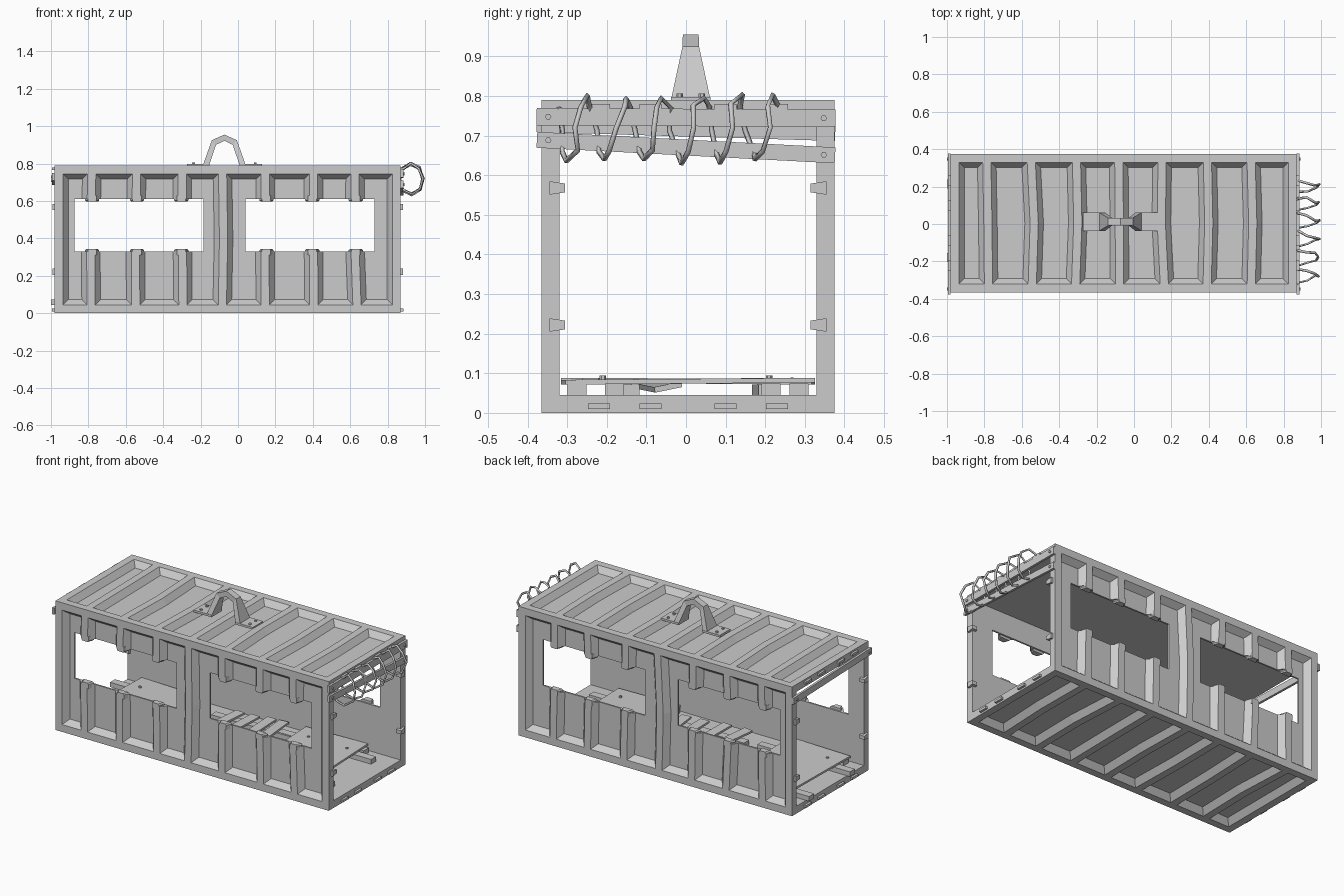
import bpy, bmesh, math, random
from mathutils import Matrix, Vector

random.seed(4)
if "Cube" in bpy.data.objects:
    bpy.data.objects.remove(bpy.data.objects["Cube"], do_unlink=True)

grey = bpy.data.materials.new("weathered_grey")
grey.use_nodes = True
grey.diffuse_color = (0.6, 0.6, 0.6, 1)
grey.node_tree.nodes["Principled BSDF"].inputs["Base Color"].default_value = (0.6, 0.6, 0.6, 1)

X0, X1 = -0.98, 0.87      # container length
Y0, Y1 = -0.365, 0.375    # container width
H = 0.79                  # container height
RIM, DEPTH, SLOPE = 0.045, 0.035, 0.028
RIBS = [-0.78, -0.54, -0.303, -0.078, 0.152, 0.397, 0.63]
WINDOWS = [(-0.875, -0.185), (0.04, 0.73)]
WZ0, WZ1 = 0.33, 0.61


def finish(name, bm):
    bmesh.ops.recalc_face_normals(bm, faces=bm.faces)
    me = bpy.data.meshes.new(name)
    bm.to_mesh(me)
    bm.free()
    ob = bpy.data.objects.new(name, me)
    bpy.context.collection.objects.link(ob)
    me.materials.append(grey)
    return ob


def add_box(bm, lo, hi):
    mid = [(a + b) / 2 for a, b in zip(lo, hi)]
    size = [abs(b - a) for a, b in zip(lo, hi)]
    bmesh.ops.create_cube(bm, size=1, matrix=Matrix.Translation(mid) @ Matrix.Diagonal((*size, 1)))


def box(name, lo, hi, rot=(0, 0, 0)):
    # box given by two corners, turned about its own centre
    mid = (Vector(lo) + Vector(hi)) / 2
    bm = bmesh.new()
    add_box(bm, Vector(lo) - mid, Vector(hi) - mid)
    ob = finish(name, bm)
    ob.location, ob.rotation_euler = mid, rot
    return ob


def bolt(name, loc, axis, radius=0.008, length=0.012):
    bm = bmesh.new()
    bmesh.ops.create_cone(bm, cap_ends=True, segments=6, radius1=radius, radius2=radius, depth=length)
    ob = finish(name, bm)
    ob.location = loc
    if axis == "x":
        ob.rotation_euler = (0, math.pi / 2, 0)
    return ob


def loft(bm, rings):
    rings = [[bm.verts.new(p) for p in ring] for ring in rings]
    n = len(rings[0])
    for a, b in zip(rings, rings[1:]):
        for i in range(n):
            j = (i + 1) % n
            bm.faces.new((a[i], a[j], b[j], b[i]))
    bm.faces.new(rings[0])
    bm.faces.new(rings[-1])


def cut(ob, cutter):
    mod = ob.modifiers.new("cut", "BOOLEAN")
    mod.operation, mod.solver, mod.object = "DIFFERENCE", "EXACT", cutter
    bpy.context.view_layer.objects.active = ob
    bpy.ops.object.modifier_apply(modifier=mod.name)
    bpy.data.objects.remove(cutter, do_unlink=True)


def wall(name, place, v0, v1, windows):
    # slab with tapered pockets between slightly bent ribs
    bm = bmesh.new()
    add_box(bm, place(X0, v0, -RIM), place(X1, v1, 0))
    slab = finish(name, bm)
    vs = [v0 + RIM, (v0 + v1) / 2, v1 - RIM]
    bends = [[r + random.uniform(-0.01, 0.01) for _ in vs] for r in RIBS]
    lefts = [[X0 + RIM] * 3] + [[u + 0.022 for u in b] for b in bends]
    rights = [[u - 0.022 for u in b] for b in bends] + [[X1 - RIM] * 3]
    bm = bmesh.new()
    for left, right in zip(lefts, rights):
        rings = []
        for k, v in enumerate(vs):
            ring = []
            for w, s in ((0.01, -SLOPE * 0.01 / DEPTH), (-DEPTH, SLOPE)):
                vv = v + s * (1 - k)
                pair = [place(left[k] + s, vv, w), place(right[k] - s, vv, w)]
                ring += pair if w > 0 else pair[::-1]
            rings.append(ring)
        loft(bm, rings)
    cut(slab, finish("pocket_cutter", bm))
    if windows:
        bm = bmesh.new()
        for a, b in WINDOWS:
            add_box(bm, place(a, WZ0, -0.1), place(b, WZ1, 0.1))
        cut(slab, finish("window_cutter", bm))
        # rib stumps poking into the windows
        for a, b in WINDOWS:
            for r in RIBS:
                if a < r < b:
                    for z, d in ((WZ0, 1), (WZ1, -1)):
                        bm = bmesh.new()
                        loft(bm, [[place(r + i * (0.038 - t), z + d * h, w)
                                   for i, w in ((-1, -DEPTH), (1, -DEPTH), (0.6, 0), (-0.6, 0))]
                                  for t, h in ((0, -0.02), (0, 0.007), (0.008, 0.014))])
                        finish(name + "_rib_stump", bm)
    return slab


# Container shell, open at both ends
wall("front_wall", lambda u, v, w: (u, Y0 - w, v), 0, H, True)
wall("back_wall", lambda u, v, w: (u, Y1 + w, v), 0, H, True)
wall("roof", lambda u, v, w: (u, v, H + w), Y0, Y1, False)
wall("floor", lambda u, v, w: (u, v, -w), Y0, Y1, False)

# Hinge lugs and post clips at both ends
for x, d, end in ((X0, -1, "left"), (X1, 1, "right")):
    for y in (-0.22, -0.09, 0.1, 0.23):
        for z in (0.017, 0.773):
            box(end + "_lug", (x - d * 0.01, y - 0.028, z - 0.007), (x + d * 0.014, y + 0.028, z + 0.007))
    for side, y in ((1, Y0), (-1, Y1)):
        for z in (0.222, 0.568):
            bm = bmesh.new()
            loft(bm, [[(x + d * k, y + side * t, z + s * h) for k, s in ((-0.02, -1), (0.013, -1), (0.013, 1), (-0.02, 1))]
                      for t, h in ((0.02, 0.017), (0.06, 0.011))])
            finish(end + "_post_clip", bm)

# Lifting eye: tapered arch on two bolted feet
HX, HY = -0.073, 0.012
arch = [(-0.115, H, -0.082, H, 0.05), (-0.067, 0.925, -0.045, 0.9, 0.021), (0, 0.955, 0, 0.922, 0.02),
        (0.067, 0.925, 0.045, 0.9, 0.021), (0.115, H, 0.082, H, 0.05)]
bm = bmesh.new()
loft(bm, [[(HX + a, HY - w, b), (HX + a, HY + w, b), (HX + c, HY + w, e), (HX + c, HY - w, e)]
          for a, b, c, e, w in arch])
finish("lifting_arch", bm)
for s in (-1, 1):
    box("lifting_foot", (HX + s * 0.08, HY - 0.05, H - 0.005), (HX + s * 0.2, HY + 0.05, H + 0.008))
    for dy in (-0.028, 0.028):
        bolt("foot_bolt", (HX + s * 0.165, HY + dy, H + 0.01), "z")

# Planks nailed over the ends
planks = [("right_upper_plank", X1, 1, 0.746, 0.022, -0.005), ("right_lower_plank", X1, 1, 0.67, 0.02, -0.052),
          ("left_plank", X0, -1, 0.718, 0.02, -0.03)]
for name, x, d, z, h, tilt in planks:
    box(name, (x, -0.377, z - h), (x + d * 0.014, 0.377, z + h), (tilt, 0, 0))
    for y in (-0.348, 0.348):
        bolt(name + "_bolt", (x + d * 0.014, y, z + y * math.tan(tilt)), "x")

# Coiled wire around the right planks
cu = bpy.data.curves.new("wire_coil", "CURVE")
cu.dimensions, cu.bevel_depth, cu.bevel_resolution, cu.use_fill_caps = "3D", 0.007, 0, True
TURNS, STEPS = 6, 8
sp = cu.splines.new("POLY")
sp.points.add(TURNS * STEPS)
for i, p in enumerate(sp.points):
    a = 2 * math.pi * i / STEPS + 2.4
    k = random.uniform(0.92, 1.06)
    y = -0.33 + 0.57 * i / (TURNS * STEPS) + random.uniform(-0.01, 0.01)
    p.co = (0.926 + 0.064 * k * math.cos(a), y, 0.717 + 0.082 * k * math.sin(a), 1)
coil = bpy.data.objects.new("wire_coil", cu)
bpy.context.collection.objects.link(coil)
cu.materials.append(grey)
bpy.ops.object.select_all(action="DESELECT")
coil.select_set(True)
bpy.context.view_layer.objects.active = coil
bpy.ops.object.convert(target="MESH")

# Broken decking inside: battens, two bolted sheets and loose slats
for s, cx in ((-1, -0.67), (1, 0.47)):
    for y in (-0.275, -0.18, 0.215, 0.285):
        reach = 0.33 if abs(y) < 0.25 else 0.22
        box("batten", (cx - reach, y - 0.024, RIM), (cx + reach * 0.9, y + 0.024, 0.074))
    box("deck_sheet", (cx - 0.22, -0.31, 0.074), (cx + 0.19, 0.32, 0.086), (0.008 * s, 0, 0.03 * s))
    for y in (-0.21, 0.21):
        for dx in (-0.14, 0.12):
            bolt("deck_bolt", (cx + dx, y, 0.088), "z")
for i, x in enumerate((-0.2, -0.09, 0.03, 0.12)):
    box("loose_slat", (x - 0.03, -0.28 + 0.02 * i, 0.074), (x + 0.03, 0.27 + 0.015 * i, 0.086),
        (0.01 * (-1) ** i, 0, 0.07 * (i - 1.5)))
for y in (-0.15, 0.2):
    box("slat_runner", (-0.3, y - 0.025, RIM), (0.22, y + 0.025, 0.072), (0, 0, 0.03))
box("tilted_slat", (-0.4, -0.1, 0.062), (0.0, -0.03, 0.076), (0.2, 0.02, 0.1))
